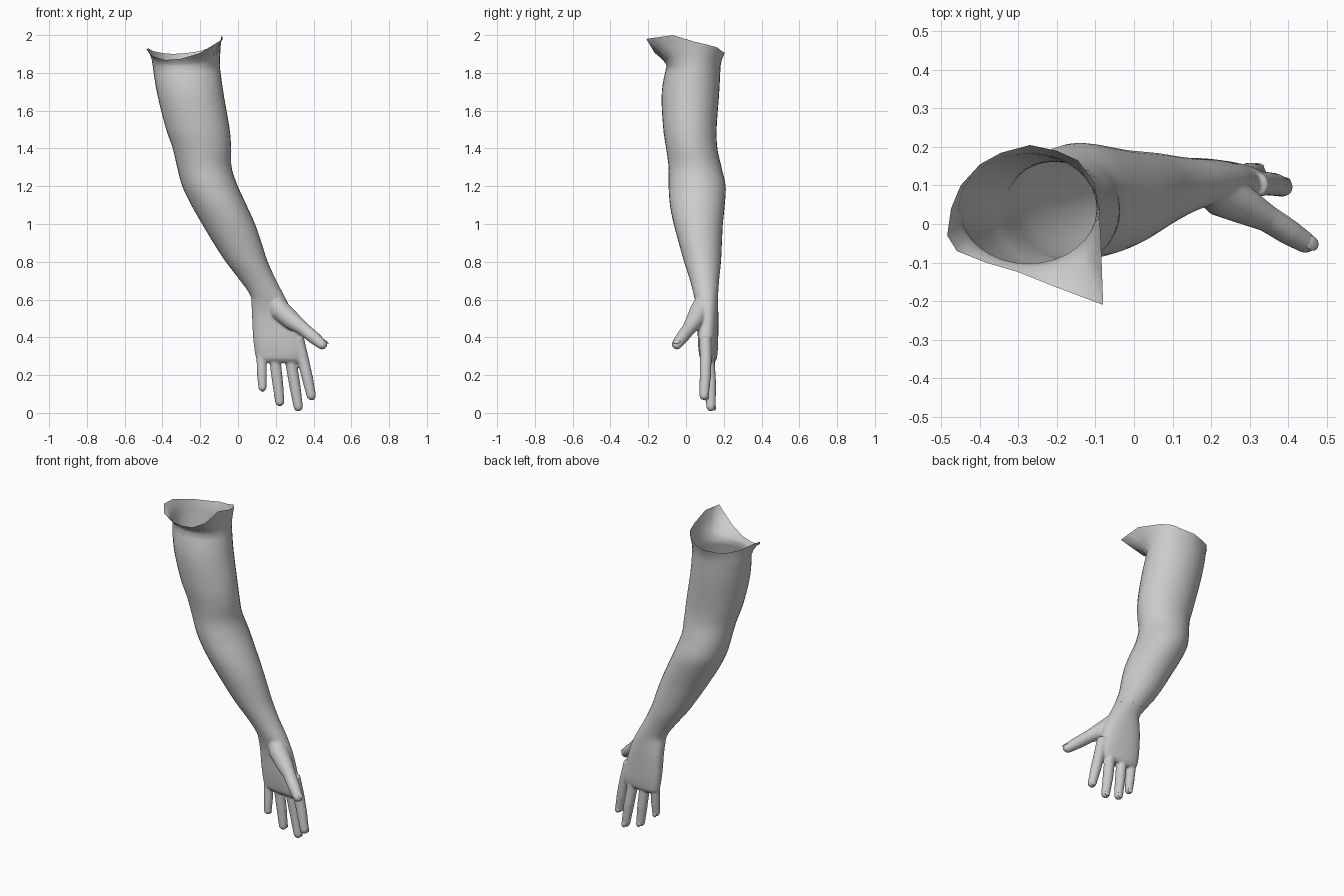
import bpy, bmesh, math
from mathutils import Vector

if "Cube" in bpy.data.objects:
    bpy.data.objects.remove(bpy.data.objects["Cube"])

skin = bpy.data.materials.new("grey_skin")
skin.diffuse_color = (0.6, 0.6, 0.6, 1)
skin.use_nodes = True
skin.node_tree.nodes["Principled BSDF"].inputs["Base Color"].default_value = skin.diffuse_color
SEG = 32
CUT = 0.67  # wrist joint height

# Cross-sections: height, left, right, front, back, sideways slope of the hand
ROWS = [
    (0.265, .12, .34, .095, .145, -.10), (0.28, .10, .345, .08, .158, -.10),
    (0.33, .088, .35, .07, .165, -.10), (0.40, .08, .33, .065, .168, -.10),
    (0.50, .075, .30, .062, .17, -.08), (0.56, .072, .275, .055, .17, -.05),
    (0.62, .066, .245, .042, .17, 0), (0.70, .012, .203, .022, .175, 0),
    (0.80, -.065, .157, -.01, .185, 0), (0.90, -.13, .125, -.038, .19, 0),
    (1.00, -.19, .09, -.065, .195, 0), (1.10, -.247, .045, -.085, .205, 0),
    (1.20, -.295, -.001, -.092, .21, 0), (1.30, -.322, -.034, -.092, .188, 0),
    (1.40, -.345, -.036, -.105, .166, 0), (1.50, -.38, -.044, -.12, .162, 0),
    (1.70, -.43, -.078, -.128, .176, 0), (1.86, -.455, -.10, -.098, .184, 0),
]


def section(z):
    """Smoothly interpolated cross-section at height z."""
    n = len(ROWS)
    i = next((k for k in range(n - 1) if z <= ROWS[k + 1][0]), n - 2)
    a, b = ROWS[i], ROWS[i + 1]
    p, q = ROWS[max(i - 1, 0)], ROWS[min(i + 2, n - 1)]
    h = b[0] - a[0]
    t = (z - a[0]) / h
    out = []
    for k in range(1, 6):
        ma = (b[k] - p[k]) / (b[0] - p[0]) * h
        mb = (q[k] - a[k]) / (q[0] - a[0]) * h
        out.append((2*t**3 - 3*t*t + 1) * a[k] + (t**3 - 2*t*t + t) * ma
                   + (3*t*t - 2*t**3) * b[k] + (t**3 - t*t) * mb)
    return out


def ring(z):
    xl, xr, yf, yb, slope = section(z)
    cx, cy, rx, ry = (xl + xr) / 2, (yf + yb) / 2, (xr - xl) / 2, (yb - yf) / 2
    e = 0.8 + 0.2 * min(max((z - .5) / .2, 0), 1)  # the palm is boxier
    pts = []
    for i in range(SEG):
        c, s = math.cos(2*math.pi*i/SEG), math.sin(2*math.pi*i/SEG)
        dx = rx * math.copysign(abs(c)**e, c)
        dy = ry * math.copysign(abs(s)**e, s)
        pts.append(Vector((cx + dx, cy + dy + slope * dx, z)))
    return pts


def loft(bm, rings, capped):
    vs = [[bm.verts.new(p) for p in r] for r in rings]
    for a, b in zip(vs, vs[1:]):
        n = len(a)
        for i in range(n):
            bm.faces.new((a[i], a[(i+1) % n], b[(i+1) % n], b[i]))
    if capped:
        bm.faces.new(vs[0][::-1])
        bm.faces.new(vs[-1])


def digit(bm, points):
    """Round tapering finger through (x, y, z, radius) points with a domed tip."""
    P = [Vector(p[:3]) for p in points]
    R = [p[3] for p in points]
    d = (P[-1] - P[-2]).normalized()
    base, r = P[-1].copy(), R[-1]
    for a in (25, 50, 70, 85):
        P.append(base + d * r * math.sin(math.radians(a)))
        R.append(r * math.cos(math.radians(a)))
    rings = []
    for i, p in enumerate(P):
        t = (P[min(i+1, len(P)-1)] - P[max(i-1, 0)]).normalized()
        u = t.cross(Vector((0, 1, 0))).normalized()
        v = t.cross(u)
        rings.append([p + R[i] * (u*math.cos(k*math.pi/8) + v*math.sin(k*math.pi/8))
                      for k in range(16)])
    loft(bm, rings, True)


def finish(bm, name):
    bmesh.ops.recalc_face_normals(bm, faces=bm.faces)
    me = bpy.data.meshes.new(name)
    bm.to_mesh(me)
    bm.free()
    me.materials.append(skin)
    ob = bpy.data.objects.new(name, me)
    bpy.context.collection.objects.link(ob)
    for f in me.polygons:
        f.use_smooth = True
    return ob


# Open sleeve-like arm with a flared, uneven upper rim
RIM = [(-.09, .045, 1.965), (-.105, .11, 1.95), (-.145, .165, 1.935), (-.20, .19, 1.915),
       (-.27, .205, 1.905), (-.345, .185, 1.90), (-.40, .155, 1.905), (-.45, .10, 1.915),
       (-.475, .04, 1.93), (-.485, -.03, 1.925), (-.46, -.07, 1.89), (-.385, -.10, 1.868),
       (-.30, -.125, 1.875), (-.20, -.165, 1.905), (-.08, -.21, 1.98), (-.085, -.07, 2.0)]
rim = []
for i in range(16):
    a, b = Vector(RIM[i]), Vector(RIM[(i + 1) % 16])
    rim += [a, (a + b) / 2]
TOP = 1.835
rings = [ring(CUT + (TOP - CUT) * i / 36) for i in range(37)]
neck = rings[-1]
for t in (.35, .7):
    rings.append([Vector((*n.xy.lerp(r.xy, t**1.5), n.z + (r.z - n.z) * t))
                  for n, r in zip(neck, rim)])
rings.append(rim)
bm = bmesh.new()
loft(bm, rings, False)
finish(bm, "arm")

# Hand: palm, four fingers and thumb fused into one skin
FINGERS = [
    [(.122, .125, .36, .028), (.125, .122, .27, .027), (.127, .115, .20, .026), (.129, .108, .135, .022)],
    [(.185, .122, .36, .032), (.198, .125, .26, .030), (.21, .128, .16, .029), (.221, .128, .06, .025)],
    [(.262, .115, .37, .033), (.282, .122, .26, .031), (.30, .130, .15, .030), (.319, .132, .033, .025)],
    [(.315, .102, .40, .033), (.343, .105, .29, .031), (.366, .102, .19, .030), (.388, .096, .092, .025)],
]
THUMB = [(.19, .095, .60, .042), (.225, .075, .54, .056), (.29, .045, .485, .048),
         (.345, .015, .445, .036), (.40, -.02, .40, .034), (.445, -.048, .363, .028)]
bm = bmesh.new()
loft(bm, [ring(.265 + .485 * i / 24) for i in range(25)], True)
for f in FINGERS + [THUMB]:
    digit(bm, f)
raw = finish(bm, "hand_raw")
m = raw.modifiers.new("fuse", 'REMESH')
m.mode = 'VOXEL'
m.voxel_size = 0.006
m = raw.modifiers.new("soften", 'SMOOTH')
m.factor, m.iterations = 0.5, 5
dg = bpy.context.evaluated_depsgraph_get()
bm = bmesh.new()
bm.from_mesh(raw.evaluated_get(dg).to_mesh())
bpy.data.objects.remove(raw)
bmesh.ops.bisect_plane(bm, geom=bm.verts[:] + bm.edges[:] + bm.faces[:],
                       plane_co=(0, 0, CUT), plane_no=(0, 0, 1), clear_outer=True)
finish(bm, "hand")

# Nails: thin rounded shells on the backs of the tips
for i, f in enumerate(FINGERS + [THUMB]):
    tip, d = Vector(f[-1][:3]), (Vector(f[-1][:3]) - Vector(f[-2][:3])).normalized()
    out = Vector((.75, -.1, .6)) if i == 4 else Vector((.1, 1, 0))
    out = (out - d * out.dot(d)).normalized()
    side = d.cross(out)
    r = f[-1][3]
    bm = bmesh.new()
    bmesh.ops.create_uvsphere(bm, u_segments=16, v_segments=8, radius=1)
    for v in bm.verts:
        x, y, z = v.co
        v.co = (tip + d * (.004 + y * r * .8) + side * x * r * .68
                + out * (r * .93 - .004 * x * x - .003 * y * y + z * .003))
    finish(bm, "thumb_nail" if i == 4 else "finger_nail")
